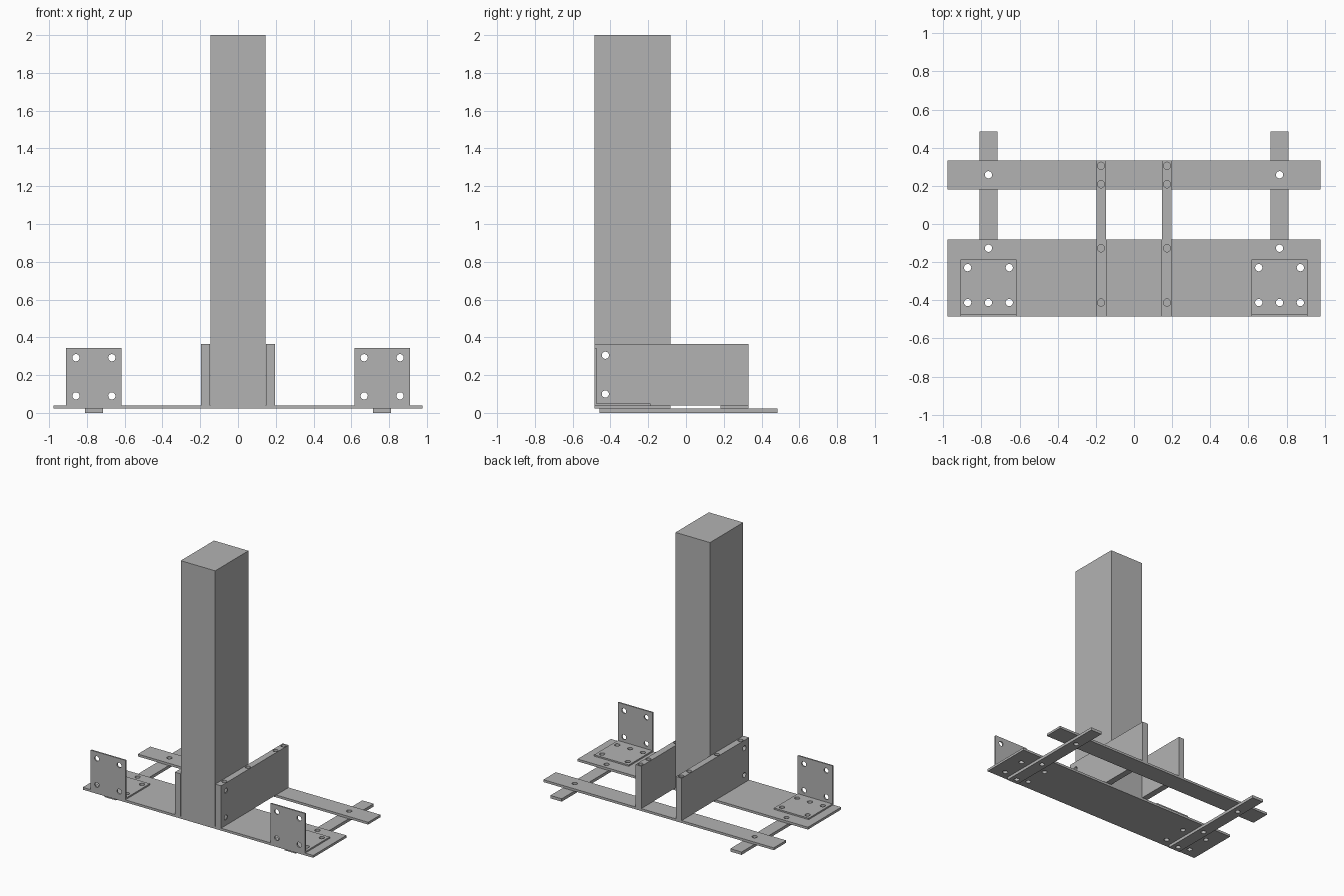
import bpy
from mathutils import Vector, Matrix

default = bpy.data.objects.get("Cube")
if default:
    bpy.data.objects.remove(default, do_unlink=True)

grey = bpy.data.materials.new("plain_grey")
grey.use_nodes = True
colour = (0.45, 0.45, 0.45, 1)
grey.diffuse_color = colour
grey.node_tree.nodes["Principled BSDF"].inputs["Base Color"].default_value = colour

HOLE = 0.019
FRONT, BACK_OF_POST = -0.485, -0.082
STRAP_TOP, PLATE_TOP = 0.022, 0.04
BRACKET_X, BOARD_X = 0.763, 0.1715


def cutter(axis, centre):
    """Long cylinder along one axis, used to drill a hole."""
    turn = {"x": (0, 1.5707963, 0), "y": (1.5707963, 0, 0), "z": (0, 0, 0)}[axis]
    bpy.ops.mesh.primitive_cylinder_add(vertices=32, radius=HOLE, depth=3,
                                        location=centre, rotation=turn)
    drill = bpy.context.object
    drill.hide_render = True
    return drill


def box(name, x, y, z, holes=()):
    """Box from min/max ranges, drilled at each (axis, centre)."""
    low, high = (Vector(c) for c in zip(x, y, z))
    bpy.ops.mesh.primitive_cube_add(size=1, location=(low + high) / 2)
    obj = bpy.context.object
    obj.name = obj.data.name = name
    obj.data.transform(Matrix.Diagonal((*(high - low), 1)))
    drills = [cutter(*h) for h in holes]
    for drill in drills:
        mod = obj.modifiers.new("hole", "BOOLEAN")
        mod.object, mod.solver = drill, "EXACT"
    if drills:
        graph = bpy.context.evaluated_depsgraph_get()
        drilled = bpy.data.meshes.new_from_object(obj.evaluated_get(graph))
        obj.modifiers.clear()
        obj.data = drilled
        for drill in drills:
            bpy.data.objects.remove(drill, do_unlink=True)
    obj.data.materials.clear()
    obj.data.materials.append(grey)
    bpy.context.view_layer.objects.active = obj
    for other in bpy.context.selected_objects:
        other.select_set(False)
    obj.select_set(True)
    bpy.ops.object.shade_smooth_by_angle()
    return obj


def span(centre, half):
    return centre - half, centre + half


# Hole patterns
cross_bolts = [("x", (0, -0.427, z)) for z in (0.10, 0.305)]
strap_bolts = {s: [("z", (s * BRACKET_X, y, 0)) for y in (-0.412, -0.127, 0.258)]
               for s in (-1, 1)}
foot_bolts = {s: [("z", (s * BRACKET_X + dx, y, 0))
                  for dx in (-0.109, 0.109) for y in (-0.412, -0.229)]
              for s in (-1, 1)}

# Post and the two long base planks
box("post", span(0, 0.146), (FRONT, BACK_OF_POST), (PLATE_TOP, 2), cross_bolts)
box("front_base_plate", span(0, 0.977), (FRONT, BACK_OF_POST), (STRAP_TOP, PLATE_TOP),
    [h for s in (-1, 1) for h in strap_bolts[s][:2] + foot_bolts[s]])
box("back_base_plank", span(0, 0.977), (0.182, 0.332), (STRAP_TOP, PLATE_TOP),
    [strap_bolts[s][2] for s in (-1, 1)])

for s, side in ((-1, "right"), (1, "left")):
    # Upright board clamping the post
    rods = [("z", (s * 0.173, y, 0)) for y in (-0.412, -0.127, 0.208, 0.305)]
    box(side + "_side_board", span(s * BOARD_X, 0.0245), (FRONT, 0.332),
        (PLATE_TOP, 0.365), cross_bolts + rods)
    # Strap underneath joining both planks
    box(side + "_strap", span(s * BRACKET_X, 0.048), (-0.459, 0.485),
        (0, STRAP_TOP), strap_bolts[s])
    # Angle bracket: foot and upright
    box(side + "_bracket_foot", span(s * BRACKET_X, 0.147), (FRONT + 0.011, -0.187),
        (PLATE_TOP, 0.051), foot_bolts[s] + strap_bolts[s][:1])
    box(side + "_bracket_upright", span(s * BRACKET_X, 0.147), (FRONT, FRONT + 0.011),
        (PLATE_TOP, 0.343),
        [("y", (s * BRACKET_X + dx, 0, z)) for dx in (-0.095, 0.095)
         for z in (0.09, 0.292)])
